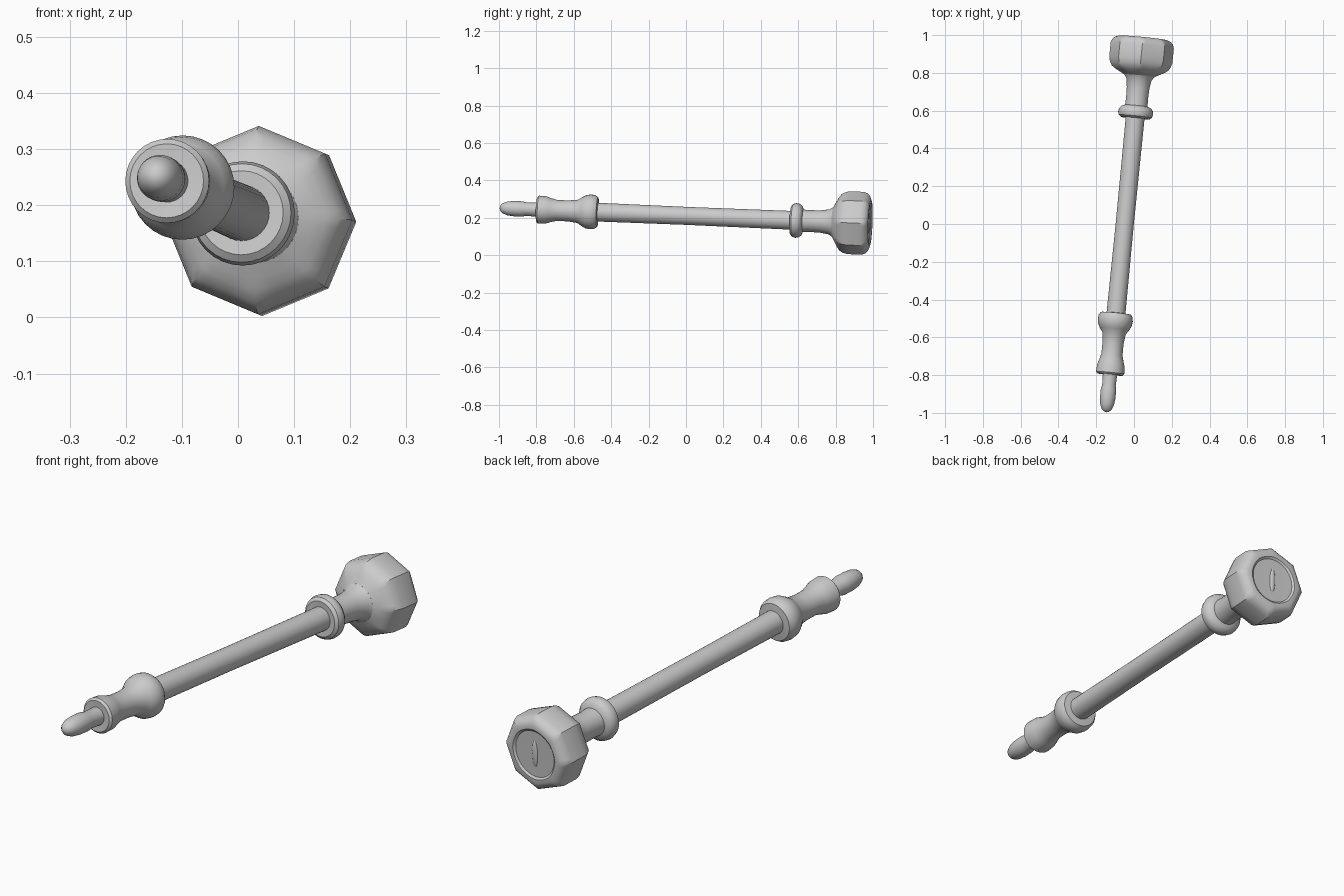
import bpy, bmesh, math
from mathutils import Vector

if "Cube" in bpy.data.objects:
    bpy.data.objects.remove(bpy.data.objects["Cube"])

# The whole pole leans slightly: axis from the tip (y=-1) to the head (y=+1)
A, B = Vector((-0.147, -1, 0.252)), Vector((0.049, 1, 0.168))
D = (B - A).normalized()
UP = (Vector((0, 0, 1)) - D * D.z).normalized()
SIDE = D.cross(UP)


def point(y, r, ang):
    centre = A.lerp(B, (y + 1) / 2)
    return centre + (SIDE * math.cos(ang) + UP * math.sin(ang)) * r


def octagon(ang):
    return math.cos(math.pi / 8) / math.cos(ang % (math.pi / 4) - math.pi / 8)


def lathe(name, profile, sides=32, faceted=False):
    """Turn (y, radius) points about the leaning axis; radius 0 closes the end."""
    bm = bmesh.new()
    rings = []
    for y, r in profile:
        if r == 0:
            rings.append([bm.verts.new(point(y, 0, 0))] * sides)
            continue
        k = min(1, max(0, (r - 0.10) / 0.05)) if faceted else 0
        ring = []
        for i in range(sides):
            a = 2 * math.pi * i / sides
            ring.append(bm.verts.new(point(y, r * (1 - k + k * octagon(a)), a)))
        rings.append(ring)
    for lo, hi in zip(rings, rings[1:]):
        for i in range(sides):
            j = (i + 1) % sides
            corners = dict.fromkeys((lo[i], lo[j], hi[j], hi[i]))
            bm.faces.new(list(corners))
    bmesh.ops.recalc_face_normals(bm, faces=bm.faces)
    return finish(name, bm)


def finish(name, bm):
    mesh = bpy.data.meshes.new(name)
    bm.to_mesh(mesh)
    bm.free()
    ob = bpy.data.objects.new(name, mesh)
    bpy.context.collection.objects.link(ob)
    bpy.ops.object.select_all(action='DESELECT')
    ob.select_set(True)
    bpy.context.view_layer.objects.active = ob
    bpy.ops.object.shade_smooth_by_angle(angle=math.radians(35))
    return ob


# Rounded tip and its thin stem
lathe("tip", [(-0.997, 0), (-0.992, 0.015), (-0.98, 0.027), (-0.955, 0.037),
              (-0.92, 0.041), (-0.875, 0.041), (-0.855, 0.036), (-0.795, 0.038)])

# Lower grip with a small and a large collar
lathe("lower_grip", [(-0.795, 0.038), (-0.797, 0.066), (-0.788, 0.075), (-0.75, 0.073),
                     (-0.725, 0.065), (-0.69, 0.056), (-0.63, 0.056), (-0.58, 0.062),
                     (-0.555, 0.078), (-0.535, 0.089), (-0.51, 0.093), (-0.488, 0.09),
                     (-0.473, 0.08), (-0.47, 0.05)])

# Long straight shaft
lathe("shaft", [(-0.47, 0.05), (0.0, 0.048), (0.562, 0.05)])

# Ring below the head
lathe("upper_ring", [(0.562, 0.05), (0.56, 0.075), (0.57, 0.088), (0.587, 0.093),
                     (0.605, 0.09), (0.62, 0.078), (0.626, 0.06)])

# Neck flaring into the head
lathe("neck", [(0.626, 0.06), (0.66, 0.058), (0.72, 0.06), (0.765, 0.067), (0.785, 0.08)])

# Eight-sided head with rounded rims and a shallow dished end
lathe("head", [(0.785, 0.08), (0.798, 0.105), (0.81, 0.128), (0.825, 0.15), (0.845, 0.162),
               (0.87, 0.168), (0.945, 0.168), (0.965, 0.161), (0.978, 0.148),
               (0.985, 0.13), (0.985, 0.11), (0.978, 0.10), (0.977, 0)], 64, True)

# Slim raised bar on the end of the head
bm = bmesh.new()
bmesh.ops.create_uvsphere(bm, u_segments=16, v_segments=8, radius=1)
origin = A.lerp(B, 0.988)
for v in bm.verts:
    v.co = origin + SIDE * v.co.x * 0.014 + UP * v.co.y * 0.06 + D * v.co.z * 0.008
bmesh.ops.recalc_face_normals(bm, faces=bm.faces)
finish("end_bar", bm)
